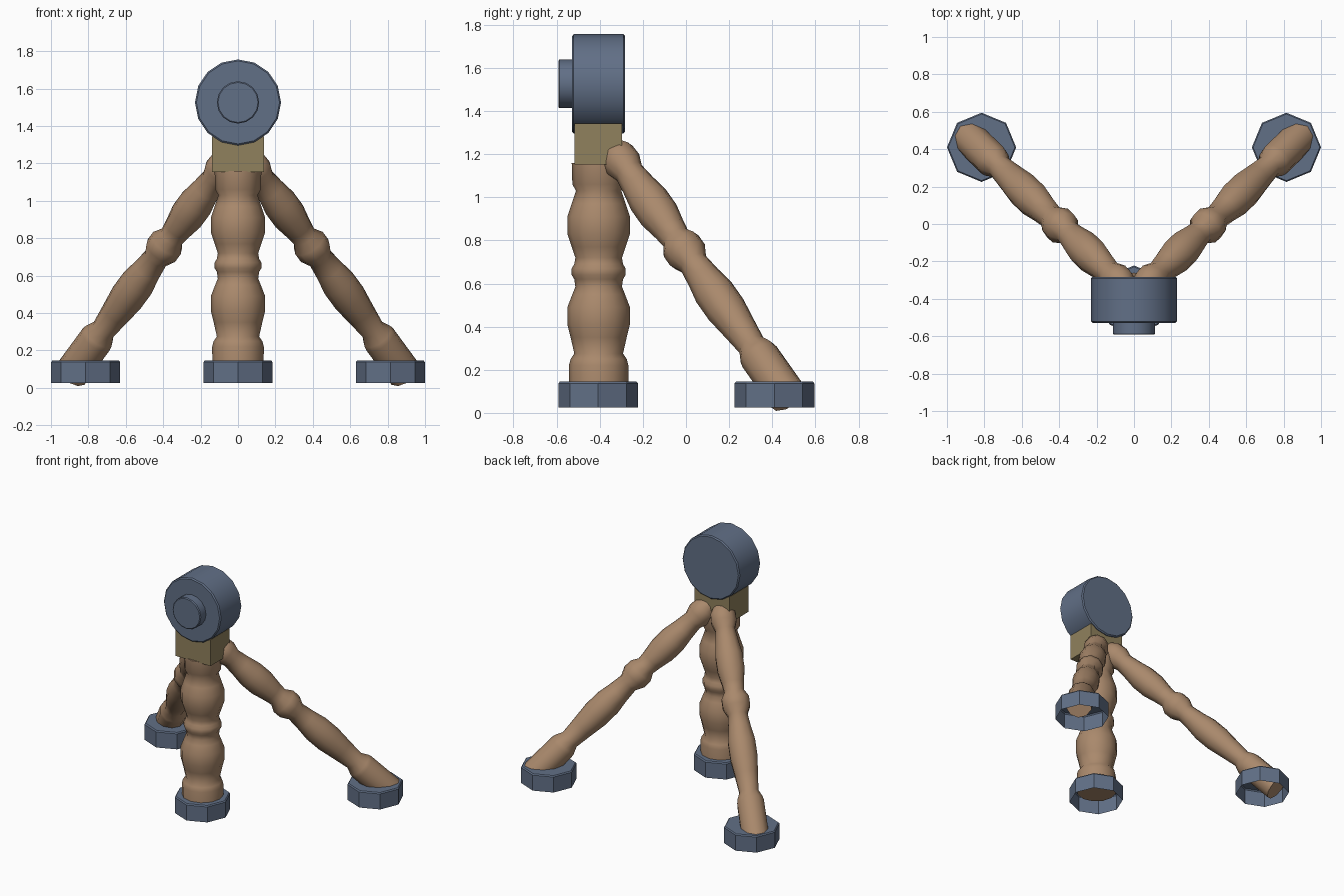
import bpy, bmesh, math
from mathutils import Vector

if "Cube" in bpy.data.objects:
    bpy.data.objects.remove(bpy.data.objects["Cube"])


def material(name, rgb):
    m = bpy.data.materials.new(name)
    m.diffuse_color = (*rgb, 1)
    m.use_nodes = True
    m.node_tree.nodes["Principled BSDF"].inputs["Base Color"].default_value = m.diffuse_color
    return m


WOOD = material("turned_wood", (0.40, 0.25, 0.15))
BRASS = material("block_tan", (0.28, 0.22, 0.11))
STEEL = material("blue_grey", (0.12, 0.16, 0.24))


def lathe(name, start, end, profile, sides, mat, angle=50, cap_start=True, cap_end=True, turn=0):
    """Spin (distance, radius) pairs about the line start -> end."""
    start, end = Vector(start), Vector(end)
    axis = (end - start).normalized()
    rot = Vector((0, 0, 1)).rotation_difference(axis)
    bm = bmesh.new()
    rings = []
    for d, r in profile:
        ring = []
        for i in range(sides):
            a = 2 * math.pi * i / sides + turn
            p = Vector((r * math.cos(a), r * math.sin(a), 0))
            ring.append(bm.verts.new(start + (end - start) * d + rot @ p))
        rings.append(ring)
    for a, b in zip(rings, rings[1:]):
        for i in range(sides):
            j = (i + 1) % sides
            bm.faces.new((a[i], a[j], b[j], b[i]))
    if cap_start:
        bm.faces.new(rings[0][::-1])
    if cap_end:
        bm.faces.new(rings[-1])
    return finish(name, bm, mat, angle)


def finish(name, bm, mat, angle):
    me = bpy.data.meshes.new(name)
    bm.to_mesh(me)
    bm.free()
    me.materials.append(mat)
    ob = bpy.data.objects.new(name, me)
    bpy.context.collection.objects.link(ob)
    bpy.ops.object.select_all(action='DESELECT')
    ob.select_set(True)
    bpy.context.view_layer.objects.active = ob
    bpy.ops.object.shade_smooth_by_angle(angle=math.radians(angle))
    return ob


# front leg, upright, heights given directly
front = [(0.10, .137), (0.22, .138), (0.25, .130), (0.275, .113), (0.35, .130),
         (0.41, .145), (0.49, .145), (0.55, .122), (0.585, .108), (0.62, .113),
         (0.64, .125), (0.67, .125), (0.69, .113), (0.72, .108), (0.77, .125),
         (0.83, .145), (0.91, .145), (0.97, .125), (1.03, .105), (1.06, .122),
         (1.16, .125)]
lathe("front_leg", (0, -.405, 0), (0, -.405, 1), front, 12, WOOD)

# splayed back legs, position given as a fraction of the length
back = [(0, .055), (.03, .085), (.065, .088), (.10, .068), (.15, .078),
        (.21, .094), (.27, .094), (.33, .076), (.365, .068), (.395, .095),
        (.43, .095), (.465, .068), (.52, .078), (.58, .094), (.65, .094),
        (.72, .080), (.795, .066), (.825, .088), (.84, .093), (1, .093)]
for side, s in (("left", -1), ("right", 1)):
    lathe(f"back_leg_{side}", (s * .045, -.345, 1.23), (s * .893, .472, .075), back, 10, WOOD)

# octagonal feet, hollow underneath
foot = [(.025, .185), (.137, .185), (.145, .178)]
for name, x, y in (("front_foot", 0, -.407), ("back_foot_left", -.815, .41),
                   ("back_foot_right", .815, .41)):
    lathe(name, (x, y, 0), (x, y, 1), foot, 8, STEEL, 30, cap_start=False)

# mounting block
bm = bmesh.new()
bmesh.ops.create_cube(bm, size=1)
for v in bm.verts:
    v.co = Vector((v.co.x * .28, v.co.y * .22 - .406, v.co.z * .19 + 1.248))
finish("mounting_block", bm, BRASS, 30)

# round head and front knob, axis along y
lathe("head_drum", (0, -.283, 1.526), (0, -.528, 1.526),
      [(0, .222), (.03, .23), (.97, .23), (1, .222)], 16, STEEL, 35)
lathe("front_knob", (0, -.52, 1.526), (0, -.592, 1.526),
      [(0, .113), (.93, .113), (1, .107)], 16, STEEL, 35)
